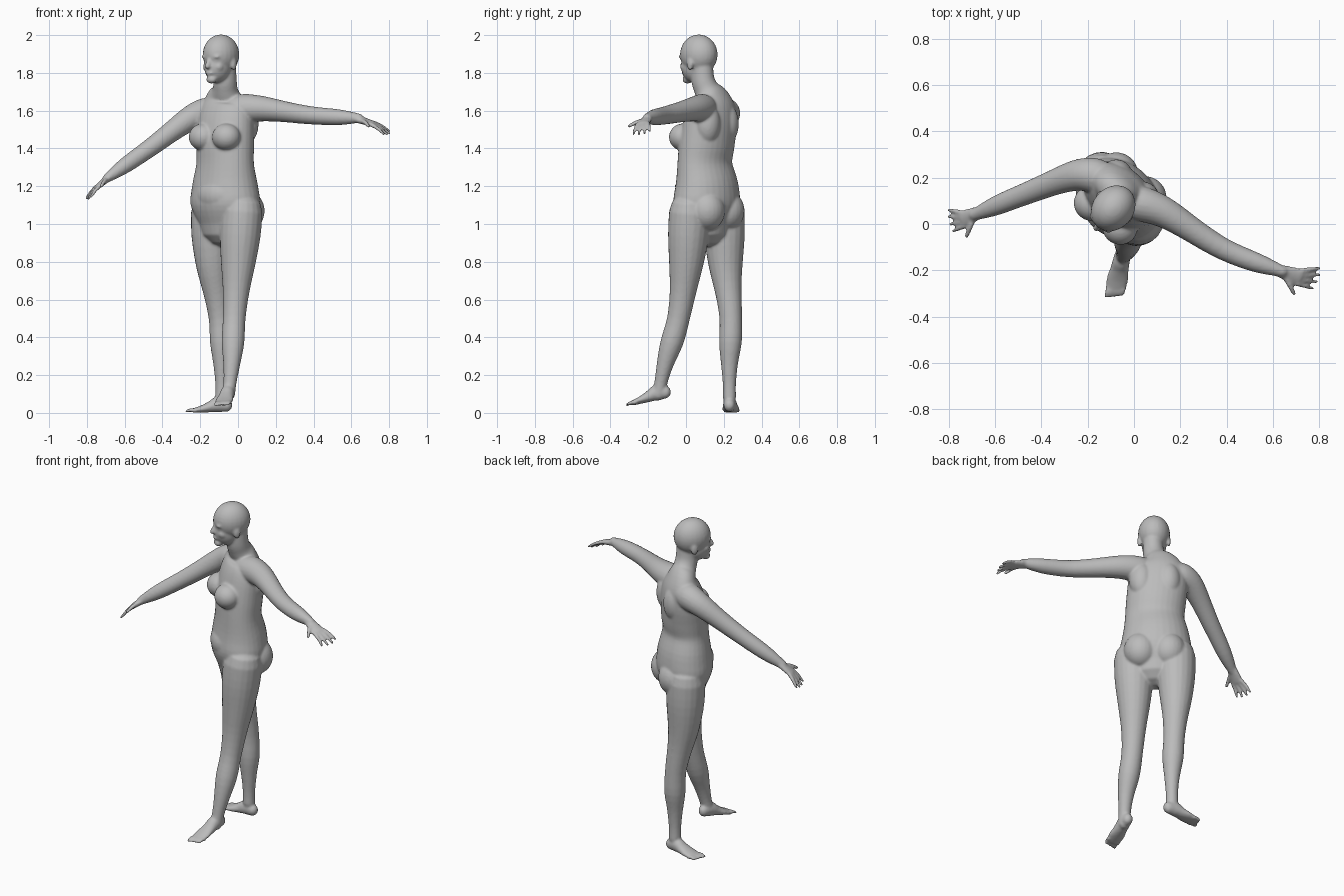
import bpy, bmesh, math
from mathutils import Vector, Matrix

cube = bpy.data.objects.get("Cube")
if cube:
    bpy.data.objects.remove(cube)

UP = Vector((0, 0, 1))
TURN = Matrix.Rotation(math.radians(-40), 4, 'Z')   # body faces front right
LEFT = TURN @ Vector((1, 0, 0))
FRONT = TURN @ Vector((0, -1, 0))
bm = bmesh.new()


def curve(points, t):
    """Smooth curve through evenly timed points, sampled at t from 0 to 1."""
    last = len(points) - 1
    i = min(int(t * last), last - 1)
    u = t * last - i
    a, b, c, d = (Vector(points[max(0, min(last, i + k))]) for k in (-1, 0, 1, 2))
    bend = (a * 2 - b * 5 + c * 4 - d) * u + (b * 3 - a - c * 3 + d) * u * u
    return b + ((c - a) + bend) * u / 2


def loft(path, radii, side=LEFT, sides=20, steps=24):
    """Closed tube along a path; each radius is (across, thick)."""
    side = Vector(side)
    times = [n / steps for n in range(steps + 1)]
    points = [curve(path, t) for t in times]
    frames = []
    for n, t in enumerate(times):
        tangent = (points[min(n + 1, steps)] - points[max(n - 1, 0)]).normalized()
        frames.append((points[n], tangent, curve(radii, t)))

    def dome(frame, sign):
        point, tangent, radius = frame
        return [(point + tangent * sign * min(radius) * math.sin(u), tangent, radius * math.cos(u))
                for u in (0.5, 1, 1.4)]

    frames = dome(frames[0], -1)[::-1] + frames + dome(frames[-1], 1)
    rings = []
    for point, tangent, radius in frames:
        across = (side - tangent * tangent.dot(side)).normalized()
        thick = tangent.cross(across)
        angles = [math.tau * n / sides for n in range(sides)]
        rings.append([bm.verts.new(point + across * radius.x * math.cos(angle)
                                   + thick * radius.y * math.sin(angle)) for angle in angles])
    for low, high in zip(rings, rings[1:]):
        for n in range(sides):
            bm.faces.new((low[n - 1], low[n], high[n], high[n - 1]))
    bm.faces.new(rings[0][::-1])
    bm.faces.new(rings[-1])


def blob(base, side, front, up, radii):
    """Ellipsoid placed by offsets along the body's own axes."""
    place = Matrix.Translation(Vector(base) + LEFT * side + FRONT * front + UP * up)
    bmesh.ops.create_uvsphere(bm, u_segments=24, v_segments=16, radius=1,
                              matrix=place @ TURN @ Matrix.Diagonal((*radii, 1)))


def round_radii(*radii):
    return [(radius, radius) for radius in radii]


def digit(root, tip, radius, side):
    """One slightly arched finger or toe."""
    middle = root.lerp(tip, 0.5) + UP * radius / 2
    loft([root, middle, tip], round_radii(radius * 1.2, radius, radius * 0.8), side, sides=10, steps=8)


def arm(joints):
    loft(joints, round_radii(.07, .076, .067, .055, .048, .042, .025))


def leg(joints):
    loft(joints, round_radii(.11, .108, .09, .07, .06, .06, .045, .035, .035))


def hand(wrist, knuckles, fingertips, thumbward):
    wrist, knuckles, fingertips = Vector(wrist), Vector(knuckles), Vector(fingertips)
    thumbward = Vector(thumbward).normalized()
    loft([wrist, wrist.lerp(knuckles, 0.5), knuckles], [(.026, .022), (.034, .018), (.038, .014)], thumbward)
    for finger in range(4):
        spread = thumbward * (finger / 3 - 0.5)
        root = knuckles + spread * 0.06
        tip = fingertips + spread * 0.1
        digit(root, tip.lerp(root, spread.length / 3), 0.01, thumbward)
    thumb_root = wrist.lerp(knuckles, 0.4) + thumbward * 0.015
    digit(thumb_root, knuckles + thumbward * 0.075, 0.012, UP)


def foot(heel, ball, big_toe_side):
    """Foot resting on the line from heel to ball, toes past the ball."""
    heel, ball = Vector(heel), Vector(ball)
    forward = (ball - heel).normalized()
    inward = forward.cross(UP) * big_toe_side
    shape = [(.03, .035), (.036, .042), (.04, .03), (.047, .02), (.043, .013)]
    path = [heel.lerp(ball, n / 4) + UP * size[1] for n, size in enumerate(shape)]
    loft(path, shape, inward)
    for toe in range(5):
        root = ball + inward * (0.033 - toe * 0.017) + UP * 0.012
        reach = forward * (0.042 - toe * 0.006)
        digit(root - forward * toe * 0.004, root + reach - UP * 0.002, 0.01, inward)


# Torso and neck: distance back, height, half width, half depth
torso = [(.11, 1, .15, .12), (.11, 1.1, .2, .155), (.11, 1.2, .19, .15), (.1, 1.32, .168, .127),
         (.11, 1.42, .168, .13), (.13, 1.54, .168, .12), (.14, 1.62, .15, .1), (.135, 1.67, .11, .075),
         (.11, 1.71, .07, .065), (.09, 1.76, .06, .063), (.085, 1.83, .056, .06)]
loft([(-.068, back, height) for back, height, wide, deep in torso],
     [(wide, deep) for back, height, wide, deep in torso], sides=32, steps=40)
CHEST = (-.07, .1, 1.46)
HIPS = (-.06, .11, 1.07)
for sign in (-1, 1):
    blob(CHEST, sign * .08, .082, 0, (.078, .075, .072))     # breast
    blob(CHEST, sign * .075, -.08, .07, (.07, .07, .11))     # shoulder blade
    blob(HIPS, sign * .08, -.07, 0, (.095, .095, .105))      # buttock
blob(HIPS, 0, .07, .08, (.13, .1, .1))                       # belly

# Head and face
HEAD = Vector((-.09, .068, 1.897))
blob(HEAD, 0, 0, 0, (.09, .106, .106))
blob(HEAD, 0, .026, -.065, (.068, .078, .085))               # jaw
blob(HEAD, 0, .078, -.132, (.03, .026, .022))                # chin
blob(HEAD, 0, .09, -.098, (.026, .018, .015))                # lips
bridge = HEAD + FRONT * .092 - UP * .015
loft([bridge, bridge + FRONT * .02 - UP * .047], round_radii(.009, .015))   # nose
for sign in (-1, 1):
    blob(HEAD, sign * .034, .086, -.012, (.026, .015, .01))  # brow
    blob(HEAD, sign * .034, .079, -.032, (.015, .014, .009)) # eyelid
    blob(HEAD, sign * .036, .062, -.065, (.028, .028, .028)) # cheek
    blob(HEAD, sign * .083, -.008, -.05, (.011, .02, .034))  # ear

# Arms and hands
arm([(-.02, .1, 1.61), (.13, .05, 1.61), (.39, -.11, 1.575), (.64, -.205, 1.56)])
hand((.62, -.2, 1.56), (.715, -.23, 1.53), (.8, -.235, 1.475), (-.3, -.9, -.15))
arm([(-.13, .2, 1.6), (-.25, .21, 1.56), (-.47, .13, 1.4), (-.69, .04, 1.245)])
hand((-.67, .05, 1.26), (-.74, .02, 1.2), (-.8, .015, 1.13), (.2, -.9, 0))

# Legs and feet: the left steps forward, the right trails
leg([(.02, .02, 1.06), (0, 0, .78), (-.02, -.04, .5), (-.033, -.11, .26), (-.05, -.145, .1)])
foot((-.045, -.11, .075), (-.08, -.28, .04), 1)
leg([(-.14, .2, 1.06), (-.132, .21, .78), (-.095, .237, .5), (-.086, .23, .26), (-.086, .23, .08)])
foot((-.06, .23, .005), (-.23, .24, 0), -1)

# Fuse the parts into one smooth skin
mesh = bpy.data.meshes.new("body")
bmesh.ops.recalc_face_normals(bm, faces=bm.faces)
bm.to_mesh(mesh)
bm.free()
body = bpy.data.objects.new("body", mesh)
bpy.context.collection.objects.link(body)
bpy.context.view_layer.objects.active = body
body.select_set(True)
remesh = body.modifiers.new("fuse", 'REMESH')
remesh.mode = 'VOXEL'
remesh.voxel_size = 0.007
soften = body.modifiers.new("soften", 'SMOOTH')
soften.iterations = 5
for name in ("fuse", "soften"):
    bpy.ops.object.modifier_apply(modifier=name)

# Plain grey skin
grey = bpy.data.materials.new("plain_grey")
grey.use_nodes = True
colour = (0.5, 0.5, 0.5, 1)
grey.diffuse_color = colour
grey.node_tree.nodes["Principled BSDF"].inputs["Base Color"].default_value = colour
body.data.materials.clear()
body.data.materials.append(grey)
bpy.ops.object.shade_smooth()
